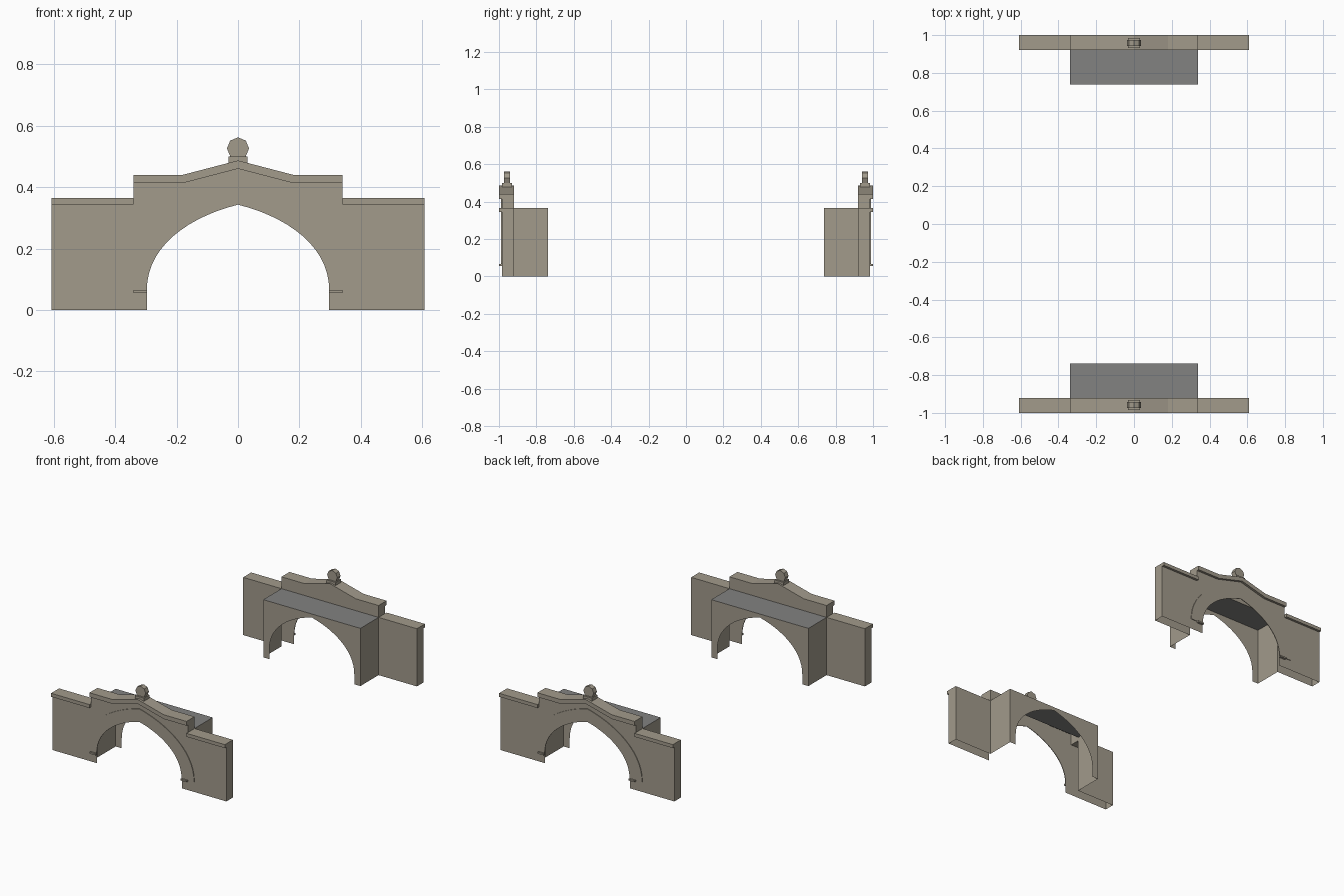
import bpy, bmesh, math

cube = bpy.data.objects.get("Cube")
if cube:
    bpy.data.objects.remove(cube, do_unlink=True)


def material(name, rgb):
    m = bpy.data.materials.new(name)
    m.use_nodes = True
    m.diffuse_color = (*rgb, 1)
    bsdf = next(n for n in m.node_tree.nodes if n.type == 'BSDF_PRINCIPLED')
    bsdf.inputs["Base Color"].default_value = (*rgb, 1)
    return m


STONE = material("warm stone", (0.36, 0.325, 0.26))
ROOF = material("grey roof", (0.225, 0.225, 0.22))

# Depths of one portal, from the outside in
FRONT, FACE, BACK, INNER = -1.0, -0.985, -0.92, -0.738
WING, MID, HALF = 0.608, 0.34, 0.297
WALL_TOP, CAP_TOP, SPRING = 0.343, 0.365, 0.065


def add_pair(name, bm, mat):
    """Place the part on the front portal and turned round on the back one."""
    mesh = bpy.data.meshes.new(name)
    bm.to_mesh(mesh)
    bm.free()
    mesh.materials.append(mat)
    for side, angle in (("front", 0), ("back", math.pi)):
        ob = bpy.data.objects.new(f"{side}_{name}", mesh)
        ob.rotation_euler.z = angle
        bpy.context.collection.objects.link(ob)


def sheets(name, faces, mat=STONE):
    bm = bmesh.new()
    for pts in faces:
        bm.faces.new([bm.verts.new(p) for p in pts])
    bmesh.ops.remove_doubles(bm, verts=bm.verts, dist=0.0001)
    add_pair(name, bm, mat)


def prism(name, profile, y0, y1, mat=STONE):
    """Extrude an x, z profile from y0 to y1."""
    bm = bmesh.new()
    face = bm.faces.new([bm.verts.new((x, y0, z)) for x, z in profile])
    out = bmesh.ops.extrude_face_region(bm, geom=[face])
    moved = [v for v in out["geom"] if isinstance(v, bmesh.types.BMVert)]
    bmesh.ops.translate(bm, verts=moved, vec=(0, y1 - y0, 0))
    bmesh.ops.recalc_face_normals(bm, faces=bm.faces)
    add_pair(name, bm, mat)


def rect(x0, x1, z0, z1):
    return [(x0, z0), (x1, z0), (x1, z1), (x0, z1)]


def arch(half, apex, steps=14):
    """Pointed arch from left springing to right springing."""
    rise = apex - SPRING
    ctrl = [(half, SPRING), (half, SPRING + 0.5 * rise),
            (0.56 * half, apex - 0.15 * rise), (0, apex)]
    side = []
    for i in range(steps + 1):
        t = i / steps
        w = ((1 - t) ** 3, 3 * t * (1 - t) ** 2, 3 * t * t * (1 - t), t ** 3)
        side.append([sum(k * c[a] for k, c in zip(w, ctrl)) for a in (0, 1)])
    return [(-x, z) for x, z in side] + side[-2::-1]


def at(y, profile):
    return [(x, y, z) for x, z in profile]


opening = [(-HALF, 0)] + arch(HALF, 0.343) + [(HALF, 0)]
gable = [(MID, 0.413), (0.18, 0.413), (0, 0.46), (-0.18, 0.413), (-MID, 0.413)]

# Outer wall with arched opening
sheets("outer_wall", [at(FACE, [(-WING, 0)] + opening + [(WING, 0), (WING, WALL_TOP), (MID, WALL_TOP)]
                         + gable + [(-MID, WALL_TOP), (-WING, WALL_TOP)])])

# Wing backs and ends, hollow below
wings = []
for s in (-1, 1):
    back = at(BACK, rect(MID * s, WING * s, 0, WALL_TOP))
    end = [(WING * s, FACE, 0), (WING * s, BACK, 0),
           (WING * s, BACK, WALL_TOP), (WING * s, FACE, WALL_TOP)]
    wings += [back[::-s], end[::s]]
sheets("wing_shell", wings)

# Raised parapet above the tunnel roof
parapet = [at(BACK, [(-MID, CAP_TOP), (MID, CAP_TOP)] + gable)[::-1]]
for s in (-1, 1):
    side = [(MID * s, FACE, WALL_TOP), (MID * s, BACK, WALL_TOP),
            (MID * s, BACK, 0.413), (MID * s, FACE, 0.413)]
    parapet.append(side[::s])
sheets("parapet_shell", parapet)

# Short tunnel stub with its inner arched wall
stub = [at(INNER, [(-MID, 0)] + opening + [(MID, 0), (MID, CAP_TOP), (-MID, CAP_TOP)])[::-1]]
for s in (-1, 1):
    side = [(MID * s, BACK, 0), (MID * s, INNER, 0),
            (MID * s, INNER, CAP_TOP), (MID * s, BACK, CAP_TOP)]
    stub.append(side[::s])
sheets("tunnel_stub", stub)
sheets("tunnel_roof", [[(-MID, BACK, CAP_TOP), (MID, BACK, CAP_TOP),
                        (MID, INNER, CAP_TOP), (-MID, INNER, CAP_TOP)]], ROOF)

# Copings
prism("gable_coping", gable + [(x, z + 0.027) for x, z in reversed(gable)], FRONT, BACK)
for label, s in (("left", 1), ("right", -1)):
    prism(f"{label}_wing_coping", rect(MID * s, WING * s, WALL_TOP, CAP_TOP), FRONT, BACK)
    prism(f"{label}_impost", rect(HALF * s, MID * s, 0.055, SPRING), FRONT, FACE)

# Thin raised ring around the arch
prism("arch_ring", arch(0.385, 0.425) + arch(HALF, 0.343)[::-1], FACE - 0.004, FACE)

# Finial: base, neck and eight-sided disc
MIDDLE = -0.958
prism("finial_base", rect(-0.031, 0.031, 0.475, 0.499), MIDDLE - 0.027, MIDDLE + 0.027)
prism("finial_neck", rect(-0.025, 0.025, 0.497, 0.51), MIDDLE - 0.012, MIDDLE + 0.012)
disc = [(0.036 * math.sin(k * math.pi / 4), 0.526 + 0.036 * math.cos(k * math.pi / 4)) for k in range(8)]
prism("finial_disc", disc, MIDDLE - 0.016, MIDDLE + 0.016)
